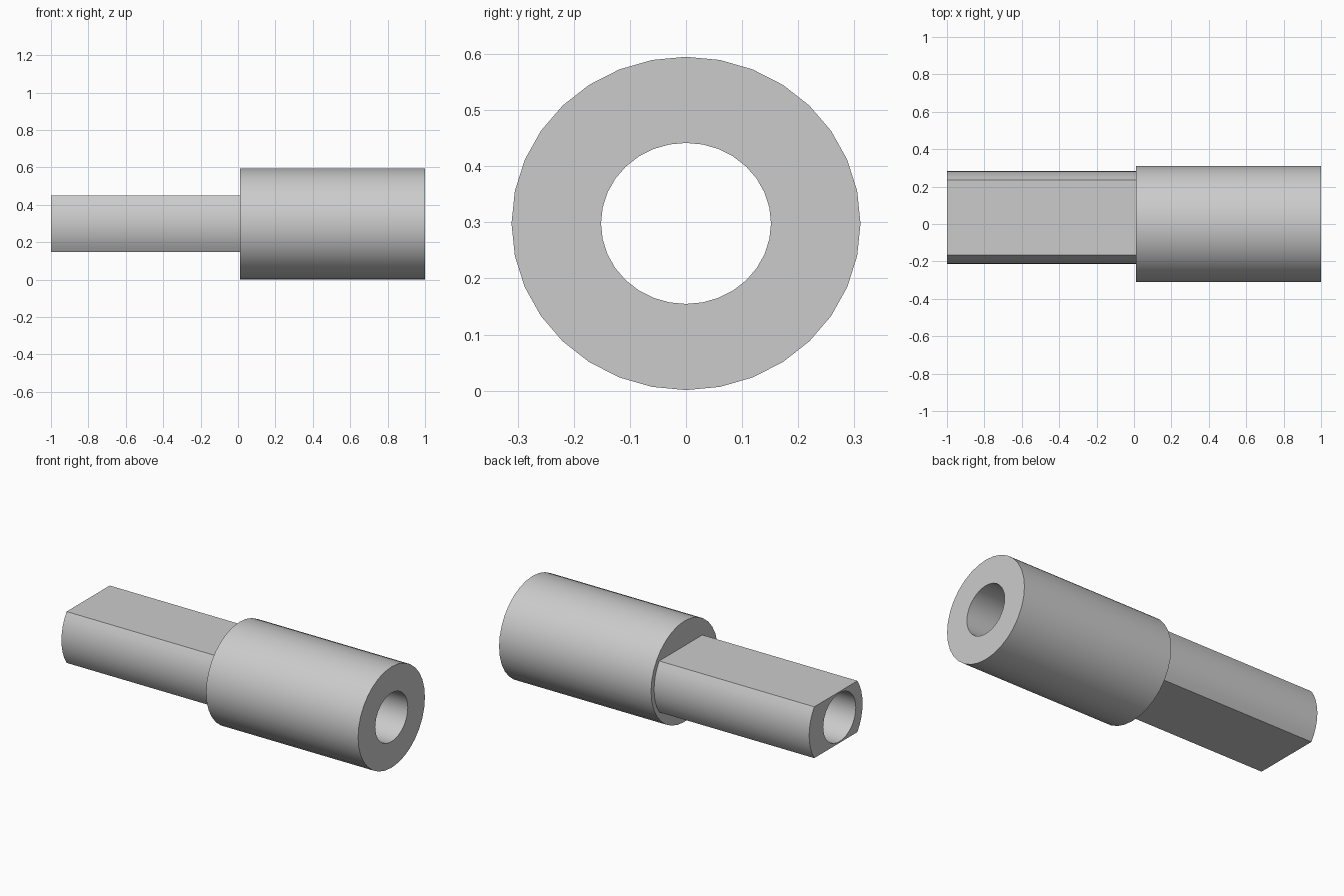
import bpy
import bmesh
from math import cos, sin, pi, radians

cube = bpy.data.objects.get("Cube")
if cube:
    bpy.data.objects.remove(cube, do_unlink=True)

AXIS_Z = 0.298
QUARTER = 8          # segments per quarter turn
SIDES = 4 * QUARTER

grey = bpy.data.materials.new("light grey")
grey.use_nodes = True
colour = (0.6, 0.6, 0.6, 1)
grey.diffuse_color = colour
grey.node_tree.nodes["Principled BSDF"].inputs["Base Color"].default_value = colour


def ellipse(ry, rz):
    """Closed cross-section, starting at the lower right diagonal."""
    angles = [2 * pi * i / SIDES - pi / 4 for i in range(SIDES)]
    return [(ry * cos(a), rz * sin(a)) for a in angles]


def flattened(ry, half_height, corner, offset):
    """Rounded sides with flats on top and bottom, same point count as ellipse."""
    half = []
    for i in range(QUARTER):
        a = corner * (2 * i / QUARTER - 1)
        half.append((ry * cos(a), half_height * sin(a) / sin(corner)))
    for i in range(QUARTER):
        half.append((ry * cos(corner) * (1 - 2 * i / QUARTER), half_height))
    return [(y + offset, z) for y, z in half + [(-y, -z) for y, z in half]]


def tube(name, x0, x1, outer, inner):
    """Hollow bar along x between two cross-sections."""
    bm = bmesh.new()
    loops = [[bm.verts.new((x, y, z + AXIS_Z)) for y, z in section]
             for section, x in ((outer, x0), (outer, x1), (inner, x1), (inner, x0))]
    for k, loop in enumerate(loops):
        following = loops[(k + 1) % 4]
        for i in range(SIDES):
            j = (i + 1) % SIDES
            bm.faces.new((loop[i], loop[j], following[j], following[i]))
    bmesh.ops.recalc_face_normals(bm, faces=bm.faces)
    mesh = bpy.data.meshes.new(name)
    bm.to_mesh(mesh)
    bm.free()
    mesh.materials.append(grey)
    obj = bpy.data.objects.new(name, mesh)
    bpy.context.collection.objects.link(obj)
    bpy.ops.object.select_all(action="DESELECT")
    obj.select_set(True)
    bpy.context.view_layer.objects.active = obj
    bpy.ops.object.shade_smooth_by_angle(angle=radians(30))
    return obj


bore = ellipse(0.1515, 0.1435)

# Thick round sleeve
tube("sleeve", 0.01, 1, ellipse(0.311, 0.297), bore)

# Slightly off-centre shaft with two flats, sharing the bore
tube("flattened_shaft", -1, 0.01, flattened(0.2485, 0.151, 0.632, 0.034), bore)
